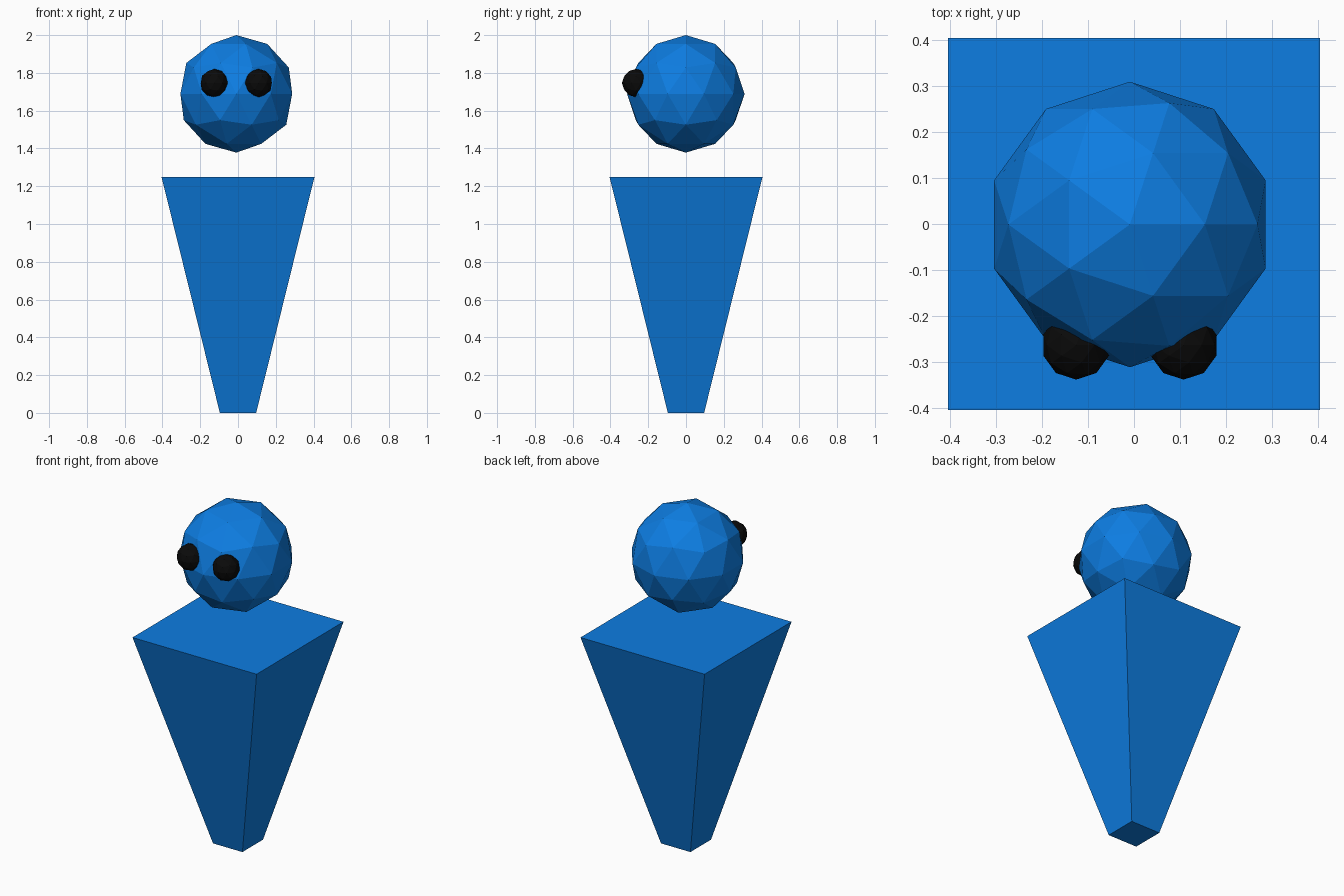
import bpy
import bmesh

cube = bpy.data.objects.get("Cube")
if cube:
    bpy.data.objects.remove(cube, do_unlink=True)


def make_material(name, rgb):
    mat = bpy.data.materials.new(name)
    mat.use_nodes = True
    color = (*rgb, 1.0)
    mat.diffuse_color = color
    bsdf = next(n for n in mat.node_tree.nodes if n.type == 'BSDF_PRINCIPLED')
    bsdf.inputs["Base Color"].default_value = color
    return mat


def finish(name, bm, mat, location):
    mesh = bpy.data.meshes.new(name)
    bm.to_mesh(mesh)
    bm.free()
    mesh.materials.append(mat)
    obj = bpy.data.objects.new(name, mesh)
    obj.location = location
    bpy.context.collection.objects.link(obj)
    return obj


def icosphere(name, radius, location, mat):
    bm = bmesh.new()
    bmesh.ops.create_icosphere(bm, subdivisions=2, radius=radius)
    return finish(name, bm, mat, location)


blue = make_material("blue", (0.004, 0.205, 0.76))
black = make_material("black", (0.003, 0.003, 0.003))

# Body: a block tapering down to a small square foot
HEIGHT, TOP, BOTTOM = 1.25, 0.405, 0.096
bm = bmesh.new()
bmesh.ops.create_cube(bm, size=2.0)
for v in bm.verts:
    half = TOP if v.co.z > 0 else BOTTOM
    v.co.x *= half
    v.co.y *= half
    v.co.z = HEIGHT if v.co.z > 0 else 0.0
finish("body", bm, blue, (0, 0, 0))

# Head: faceted ball floating above the body
HEAD_X = -0.009
icosphere("head", 0.311, (HEAD_X, -0.001, 1.689), blue)

# Eyes: small balls half sunk into the face
for side, sign in (("left", 1), ("right", -1)):
    icosphere(side + "_eye", 0.075, (HEAD_X + sign * 0.117, -0.264, 1.746), black)
